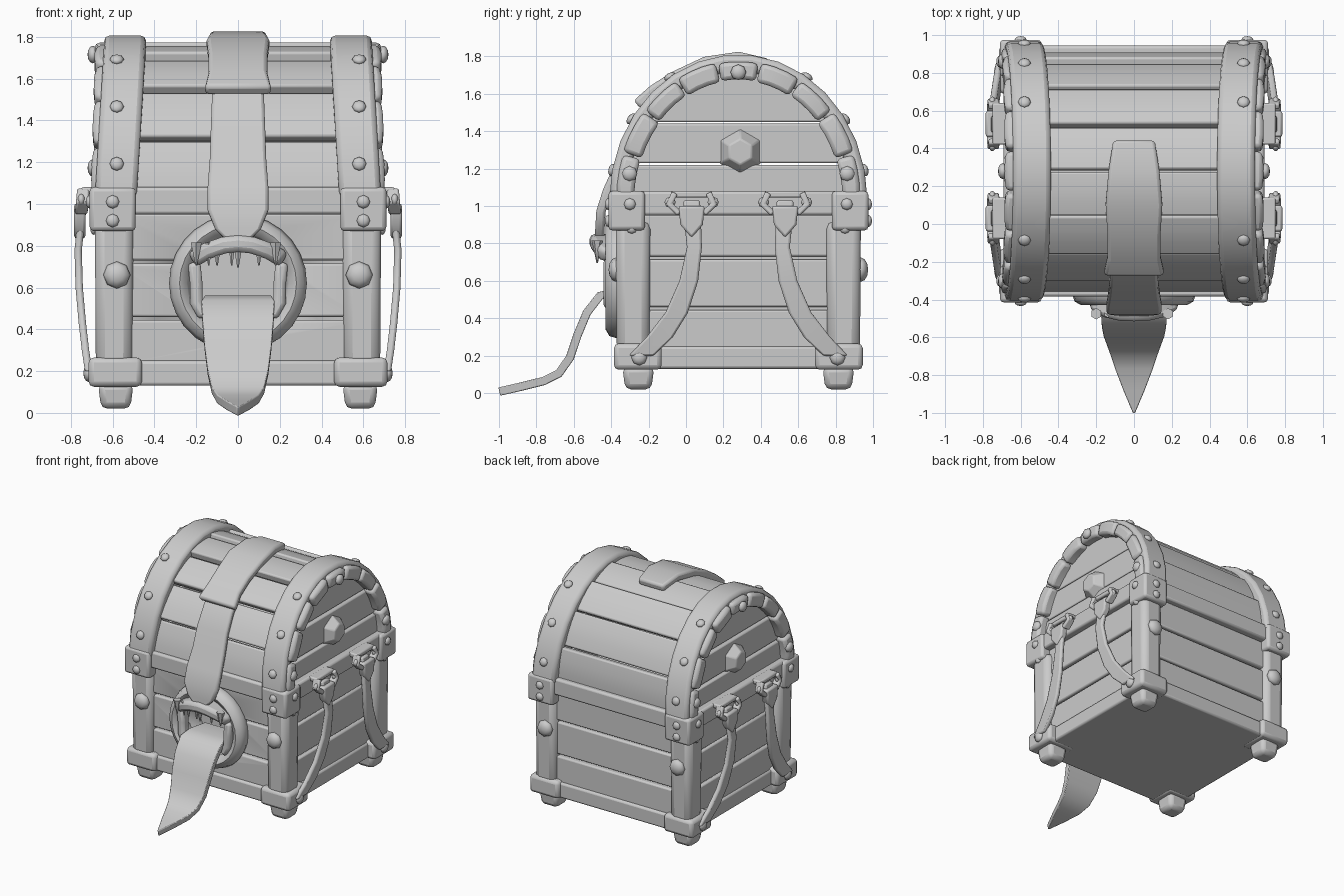
import bpy, bmesh, math, random
from mathutils import Vector, Matrix

random.seed(4)
if "Cube" in bpy.data.objects:
    bpy.data.objects.remove(bpy.data.objects["Cube"], do_unlink=True)

grey = bpy.data.materials.new("plain grey")
grey.use_nodes = True
grey.diffuse_color = (0.6, 0.6, 0.6, 1)
grey.node_tree.nodes["Principled BSDF"].inputs["Base Color"].default_value = (0.6, 0.6, 0.6, 1)

MID = 0.28          # middle of the chest along y
X, Y = Vector((1, 0, 0)), Vector((0, 1, 0))


def finish(name, bm, bevel=0.0, cutter=None):
    bmesh.ops.recalc_face_normals(bm, faces=bm.faces[:])
    mesh = bpy.data.meshes.new(name)
    bm.to_mesh(mesh)
    bm.free()
    ob = bpy.data.objects.new(name, mesh)
    bpy.context.collection.objects.link(ob)
    mesh.materials.append(grey)
    if cutter:
        m = ob.modifiers.new("hole", "BOOLEAN")
        m.operation, m.object, m.solver = "DIFFERENCE", cutter, "EXACT"
    if bevel:
        m = ob.modifiers.new("soft edges", "BEVEL")
        m.width, m.segments, m.limit_method = bevel, 2, "ANGLE"
        m.angle_limit = math.radians(40)
    bpy.ops.object.select_all(action="DESELECT")
    bpy.context.view_layer.objects.active = ob
    ob.select_set(True)
    bpy.ops.object.shade_smooth_by_angle(angle=math.radians(45))
    return ob


def loft(name, rings, bevel=0.0, cutter=None):
    """Skin a list of matching point rings and cap both ends."""
    bm = bmesh.new()
    rows = [[bm.verts.new(p) for p in ring] for ring in rings]
    n = len(rows[0])
    for a, b in zip(rows, rows[1:]):
        for i in range(n):
            bm.faces.new((a[i], a[(i + 1) % n], b[(i + 1) % n], b[i]))
    bm.faces.new(rows[0])
    bm.faces.new(rows[-1])
    return finish(name, bm, bevel, cutter)


def box(name, lo, hi, bevel=0.015, taper=1.0, cutter=None):
    """Box from corner to corner; taper scales the bottom."""
    lo, hi = Vector(lo), Vector(hi)
    c, h = (lo + hi) / 2, (hi - lo) / 2
    rings = [[(c.x + i * h.x * s, c.y + j * h.y * s, z)
              for i, j in ((-1, -1), (1, -1), (1, 1), (-1, 1))]
             for z, s in ((lo.z, taper), (hi.z, 1))]
    return loft(name, rings, bevel, cutter)


def sweep(name, path, across, widths, thick, bevel=0.012):
    """Flat strap along a path, lying along the 'across' direction."""
    path = [Vector(p) for p in path]
    rings = []
    for i, p in enumerate(path):
        t = (path[min(i + 1, len(path) - 1)] - path[max(i - 1, 0)]).normalized()
        n = t.cross(across).normalized() * thick / 2
        w = across * widths[i] / 2
        rings.append([p - w - n, p + w - n, p + w + n, p - w + n])
    return loft(name, rings, bevel)


def rivet(name, pos, r, out, depth=0.6):
    """Faceted stud facing the 'out' direction."""
    bm = bmesh.new()
    rot = Vector(out).to_track_quat("Z", "Y").to_matrix().to_4x4()
    mat = Matrix.Translation(pos) @ rot @ Matrix.Diagonal((1, 1, depth, 1))
    bmesh.ops.create_uvsphere(bm, u_segments=8, v_segments=6, radius=r, matrix=mat)
    return finish(name, bm)


def arch(deg, off=0.0, x=0.0):
    """Point on the lid curve; 0 degrees is the front edge, 180 the back."""
    a = math.radians(deg)
    return Vector((x, MID - (0.66 + off) * math.cos(a), 1.03 + (0.75 + off) * math.sin(a)))


# Hidden cutter for the mouth hole
bm = bmesh.new()
bmesh.ops.create_cone(bm, cap_ends=True, segments=24, radius1=0.24, radius2=0.24, depth=0.4,
                      matrix=Matrix.Translation((0, -0.34, 0.6)) @ Matrix.Rotation(math.pi / 2, 4, "X"))
hole = finish("mouth_cutter", bm)
hole.hide_render = True
hole.display_type = "WIRE"
hole.hide_set(True)

# Chest body with plank walls
box("body_core", (-0.61, -0.29, 0.13), (0.61, 0.86, 1.05), 0, 0.98, hole)
levels = [0.22, 0.46, 0.73, 0.97]
for k, (z0, z1) in enumerate(zip(levels, levels[1:])):
    j = random.uniform(0, 0.015)
    box("front_plank", (-0.58, -0.33 - j, z0), (0.58, -0.26, z1 - 0.015), 0.012, 1, hole)
    box("back_plank", (-0.58, 0.8, z0), (0.58, 0.89 + j, z1 - 0.015), 0.012)
    for s in (-1, 1):
        xs = sorted((s * 0.57, s * (0.635 + j)))
        box("side_plank", (xs[0], -0.27, z0), (xs[1], 0.84, z1 - 0.015), 0.012)

# Rails around the bottom and under the lid
for z0, z1, w, d in ((0.13, 0.25, 0.655, 0.635), (0.95, 1.08, 0.69, 0.665)):
    for s in (-1, 1):
        ys = sorted((MID + s * (d - 0.1), MID + s * d))
        box("long_rail", (-0.6, ys[0], z0), (0.6, ys[1], z1))
        xs = sorted((s * (w - 0.1), s * w))
        box("side_rail", (xs[0], MID - 0.6, z0), (xs[1], MID + 0.6, z1))

# Corners: posts, brackets, feet and studs
for sx in (-1, 1):
    for sy in (-1, 1):
        def corner(name, x0, x1, y0, y1, z0, z1, bevel, taper=1.0):
            xs, ys = sorted((sx * x0, sx * x1)), sorted((MID + sy * y0, MID + sy * y1))
            box(name, (xs[0], ys[0], z0), (xs[1], ys[1], z1), bevel, taper)
        corner("corner_post", 0.5, 0.685, 0.47, 0.655, 0.22, 0.92, 0.045, 0.95)
        corner("top_bracket", 0.49, 0.71, 0.5, 0.695, 0.87, 1.08, 0.02)
        corner("bottom_bracket", 0.46, 0.715, 0.41, 0.665, 0.125, 0.265, 0.025)
        corner("foot", 0.5, 0.67, 0.45, 0.62, 0.02, 0.14, 0.03, 0.82)
        rivet("post_stud", (sx * 0.58, MID + sy * 0.655, 0.66), 0.065, (0, sy, 0))
        for z in (0.92, 1.01):
            rivet("bracket_stud", (sx * 0.6, MID + sy * 0.695, z), 0.032, (0, sy, 0))
        rivet("bracket_side_stud", (sx * 0.71, MID + sy * 0.58, 1.01), 0.032, (sx, 0, 0))
        rivet("post_side_stud", (sx * 0.69, MID + sy * 0.57, 0.88), 0.028, (sx, 0, 0))
        rivet("bottom_stud", (sx * 0.715, MID + sy * 0.53, 0.19), 0.042, (sx, 0, 0))

# Lid planks following the arch
edges = [0, 23, 46, 68, 90, 112, 134, 157, 180]
for a, b in zip(edges, edges[1:]):
    o = random.uniform(-0.05, -0.03)
    pts = [arch(a + 0.5 + (b - a - 1) * f, o - 0.025 * f) for f in (0, 0.33, 0.67, 1)]
    sweep("lid_plank", pts, X, [1.2] * 4, 0.06)

# Lid bands and end rims
angles = list(range(0, 181, 12))
for s in (-1, 1):
    path = [arch(a, -0.015, s * (0.585 - 0.045 * math.sin(math.radians(a)))) for a in angles]
    sweep("lid_band", path, X, [0.2] * len(path), 0.09, 0.025)
    for k in range(9):
        pts = [arch(20 * k + f, -0.055, s * (0.655 - 0.02 * math.sin(math.radians(20 * k + f))))
               for f in (0.5, 7, 13, 19.5)]
        sweep("end_rim", pts, X, [0.085, 0.1, 0.1, 0.085], 0.095 + 0.01 * (k % 2), 0.022)
    for a in (12, 34, 58, 122, 146, 168):
        p = arch(a, 0.03, s * 0.58)
        rivet("band_stud", p, 0.034, p - Vector((p.x, MID, 1.03)))
    for a in (12, 90, 168):
        rivet("rim_stud", arch(a, -0.065, s * 0.695), 0.042, (s, 0, 0))

    # Lid end boards, cut to the arch
    for k, (z0, z1) in enumerate(((1.03, 1.22), (1.23, 1.44), (1.45, 1.74))):
        prof = []
        for f in (0, 0.33, 0.67, 1):
            z = z0 + (z1 - z0) * f
            prof.append((0.62 * math.sqrt(1 - ((z - 1.03) / 0.74) ** 2), z))
        outline = [(MID - h, z) for h, z in prof] + [(MID + h, z) for h, z in reversed(prof)]
        loft("lid_end_board", [[(s * x, y, z) for y, z in outline] for x in (0.5, 0.635 - 0.012 * k)], 0.01)

    # Pointed six-sided boss on each end
    bm = bmesh.new()
    bmesh.ops.create_cone(bm, cap_ends=True, segments=6, radius1=0.13, radius2=0.07, depth=0.08,
                          matrix=Matrix.Translation((s * 0.65, MID + 0.01, 1.29))
                          @ Matrix.Rotation(s * math.pi / 2, 4, "Y") @ Matrix.Rotation(math.pi / 6, 4, "Z"))
    finish("end_boss", bm, 0.008)

    # Hanging side straps with buckles
    for t in (-1, 1):
        route = [(0.735, 0.25, 1.03), (0.75, 0.245, 0.92), (0.765, 0.235, 0.78), (0.76, 0.265, 0.6),
                 (0.745, 0.33, 0.43), (0.73, 0.42, 0.3), (0.715, 0.52, 0.2)]
        sweep("side_strap", [(s * x, MID + t * y, z) for x, y, z in route], Y,
              [0.09, 0.09, 0.08, 0.1, 0.12, 0.14, 0.13], 0.035)
        yc = MID + t * 0.25
        loft("buckle_tab", [[(s * x, yc + y, z) for y, z in
                             ((-0.07, 1.0), (0.07, 1.0), (0.06, 0.9), (0, 0.83), (-0.06, 0.9))]
                            for x in (0.73, 0.785)], 0.012)
        xs = sorted((s * 0.67, s * 0.75))
        box("buckle_bar", (xs[0], yc - 0.11, 1.045), (xs[1], yc + 0.11, 1.08), 0.01)
        for e in (-1, 1):
            sweep("buckle_side", [(s * 0.74, yc + e * 0.09, 1.07), (s * 0.745, yc + e * 0.12, 1.01),
                                  (s * 0.75, yc + e * 0.065, 0.96)], X, [0.06] * 3, 0.035, 0.01)
            rivet("buckle_stud", (s * 0.75, yc + e * 0.115, 1.02), 0.03, (s, 0, 0))

# Centre hasp: upper piece overlaps the lower pointed one
sweep("hasp_upper", [arch(a, o) for a, o in ((104, 0.0), (90, 0.015), (75, 0.015), (60, 0.015), (49, 0.03), (40, 0.045))],
      X, [0.22, 0.27, 0.3, 0.28, 0.28, 0.32], 0.06, 0.018)
sweep("hasp_lower", [arch(a, 0.0) for a in (50, 38, 26, 14)] +
      [(0, -0.42, 1.08), (0, -0.455, 0.97), (0, -0.46, 0.88), (0, -0.465, 0.79)],
      X, [0.25, 0.25, 0.26, 0.27, 0.29, 0.29, 0.22, 0.04], 0.05, 0.015)

# Round mouth ring
bm = bmesh.new()
ring = [[bm.verts.new(((0.28 + 0.05 * math.cos(v)) * math.cos(u), -0.36 + 0.07 * math.sin(v),
                       0.62 + (0.28 + 0.05 * math.cos(v)) * math.sin(u)))
         for v in (k * math.tau / 8 for k in range(8))] for u in (k * math.tau / 28 for k in range(28))]
for i in range(28):
    for j in range(8):
        a, b = ring[i], ring[(i + 1) % 28]
        bm.faces.new((a[j], b[j], b[(j + 1) % 8], a[(j + 1) % 8]))
finish("mouth_ring", bm)

# Upper lip, cheeks and teeth
sweep("upper_lip", [(x, -0.445 + 0.5 * x * x, 0.81 - 1.6 * x * x) for x in (-0.22, -0.15, -0.07, 0, 0.07, 0.15, 0.22)],
      Y, [0.07, 0.12, 0.14, 0.14, 0.14, 0.12, 0.07], 0.08, 0.025)
for x, z, r in ((-0.2, 0.76, 0.03), (-0.1, 0.76, 0.025), (0, 0.75, 0.025), (0.1, 0.76, 0.025), (0.18, 0.76, 0.03),
                (-0.03, 0.76, 0.02), (-0.14, 0.76, 0.02)):
    bm = bmesh.new()
    bmesh.ops.create_cone(bm, cap_ends=True, segments=6, radius1=0.004, radius2=r, depth=0.11,
                          matrix=Matrix.Translation((x, -0.475, z)))
    finish("tooth", bm)
for s in (-1, 1):
    sweep("cheek", [(s * x, -0.4, z) for x, z in ((0.21, 0.72), (0.2, 0.62), (0.2, 0.53), (0.16, 0.46))],
          Y, [0.08] * 4, 0.06, 0.02)

# Long tongue curling down to the ground
sweep("tongue", [(0, -0.2, 0.52), (0, -0.38, 0.54), (0, -0.46, 0.52), (0, -0.53, 0.43), (0, -0.58, 0.31),
                 (0, -0.62, 0.19), (0, -0.68, 0.105), (0, -0.76, 0.065), (0, -0.88, 0.035), (0, -0.998, 0.008)],
      X, [0.3, 0.32, 0.35, 0.34, 0.32, 0.29, 0.25, 0.2, 0.11, 0.01], 0.045, 0.015)
